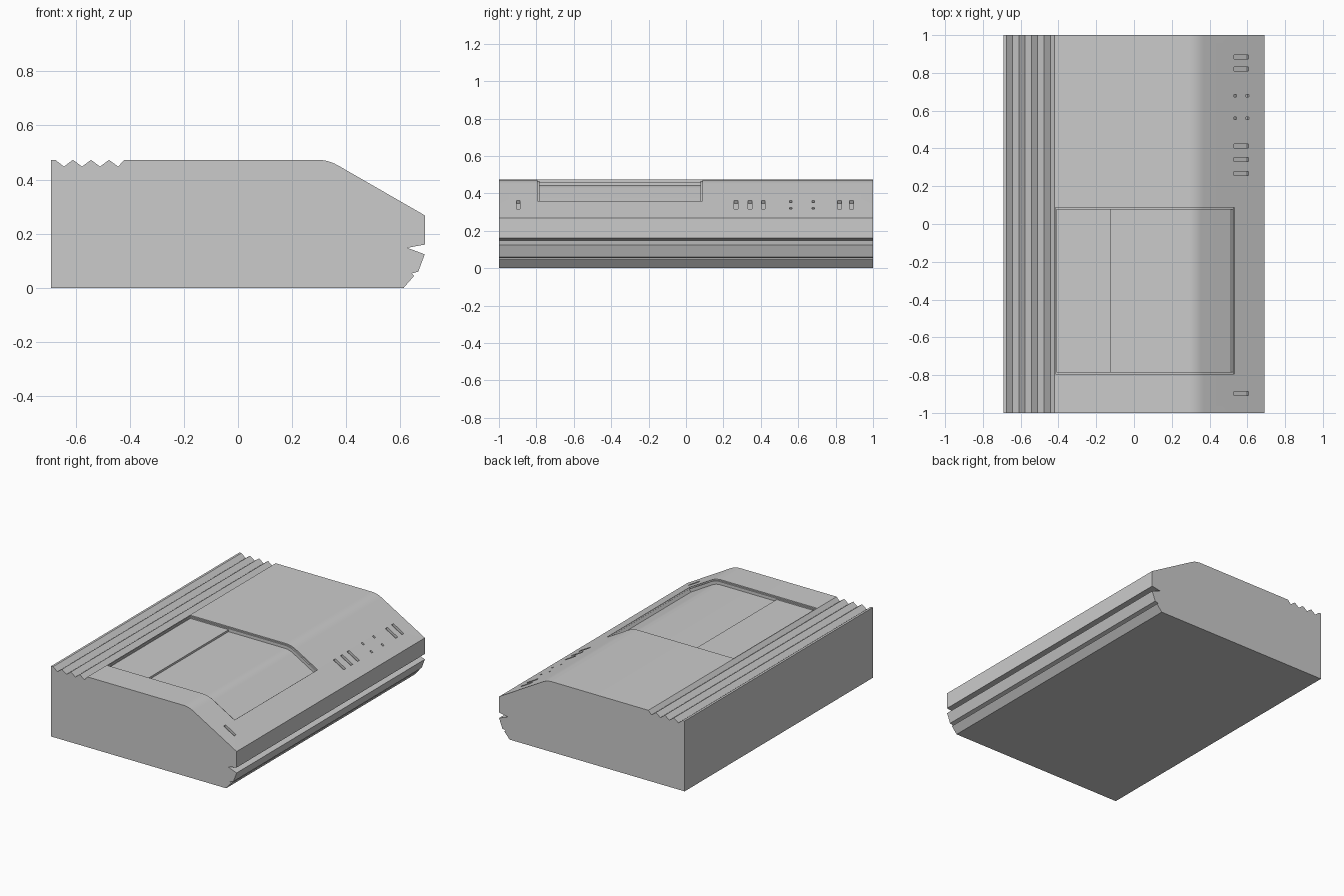
import bpy, bmesh, math
from mathutils import Matrix

if "Cube" in bpy.data.objects:
    bpy.data.objects.remove(bpy.data.objects["Cube"])

SLOPE = math.radians(29.9)
N = (math.sin(SLOPE), math.cos(SLOPE))   # outward normal of the sloped front
TOP, FRONT, R = 0.473, 0.69, 0.15


def shoulder(depth=0.0):
    """Rounded bend between the flat top and the slope, offset inwards."""
    r = R - depth
    return [(0.2935 + r * math.sin(SLOPE * i / 6), TOP - R + r * math.cos(SLOPE * i / 6))
            for i in range(7)]


def extrude(name, profile, y0, y1):
    bm = bmesh.new()
    face = bm.faces.new([bm.verts.new((x, y0, z)) for x, z in profile])
    new = bmesh.ops.extrude_face_region(bm, geom=[face])["geom"]
    verts = [v for v in new if isinstance(v, bmesh.types.BMVert)]
    bmesh.ops.translate(bm, verts=verts, vec=(0, y1 - y0, 0))
    bmesh.ops.recalc_face_normals(bm, faces=bm.faces)
    return finish(name, bm)


def finish(name, bm):
    mesh = bpy.data.meshes.new(name)
    bm.to_mesh(mesh)
    bm.free()
    obj = bpy.data.objects.new(name, mesh)
    bpy.context.collection.objects.link(obj)
    return obj


def cut(target, cutter):
    mod = target.modifiers.new("cut", 'BOOLEAN')
    mod.operation, mod.solver, mod.object = 'DIFFERENCE', 'EXACT', cutter
    bpy.context.view_layer.objects.active = target
    bpy.ops.object.modifier_apply(modifier=mod.name)
    bpy.data.objects.remove(cutter)


def slope_z(x):
    return 0.268 + (FRONT - x) * math.tan(SLOPE)


def panel_cutter(name, back, front, d_back, d_front, y0, y1):
    """Recess that follows the top surface, with a step at the panel seam."""
    fx, fz = front, slope_z(front)
    pts = [(back, TOP - d_back)]
    if d_back != d_front:
        pts += [(-0.125, TOP - d_back), (-0.125, TOP - d_front)]
    pts += shoulder(d_front)
    pts += [(fx - d_front * N[0], fz - d_front * N[1]),
            (fx + 0.1 * N[0], fz + 0.1 * N[1]), (fx + 0.05, 0.6), (back, 0.6)]
    return extrude(name, pts, y0, y1)


# Housing: side profile with rear ridges, rounded shoulder and notched front
ridges = [(-0.69, TOP), (-0.675, TOP)]
for i in range(4):
    ridges.append((-0.643 + i * 0.0667, 0.448))
    ridges.append((-0.61 + i * 0.0667 if i < 3 else -0.42, TOP))
nose = [(FRONT, 0.268), (FRONT, 0.16), (0.625, 0.148), (FRONT, 0.124),
        (0.666, 0.06), (0.641, 0.053), (0.651, 0.045), (0.612, 0)]
housing = extrude("housing", [(-0.69, 0)] + ridges + shoulder() + nose, -1, 1)

# Sunken lid: shallow rim, then the two-level panel
cut(housing, panel_cutter("rim_cutter", -0.415, 0.531, 0.008, 0.008, -0.795, 0.088))
cut(housing, panel_cutter("lid_cutter", -0.409, 0.528, 0.016, 0.029, -0.784, 0.078))

# Control slots and indicator holes in the slope
bm = bmesh.new()


def pocket(x, y, length, width):
    bmesh.ops.create_cube(bm, size=1, matrix=Matrix.Translation((x, y, slope_z(x)))
                          @ Matrix.Rotation(SLOPE, 4, 'Y')
                          @ Matrix.Diagonal((length, width, 0.032, 1)))


for y in (0.885, 0.82, 0.413, 0.342, 0.267, -0.897):
    pocket(0.568, y, 0.09, 0.021)
for y in (0.68, 0.56):
    for x in (0.536, 0.6):
        pocket(x, y, 0.018, 0.013)
cut(housing, finish("slot_cutter", bm))

# Smooth only the rounded shoulder
housing.select_set(True)
bpy.context.view_layer.objects.active = housing
bpy.ops.object.shade_smooth_by_angle(angle=math.radians(12))
